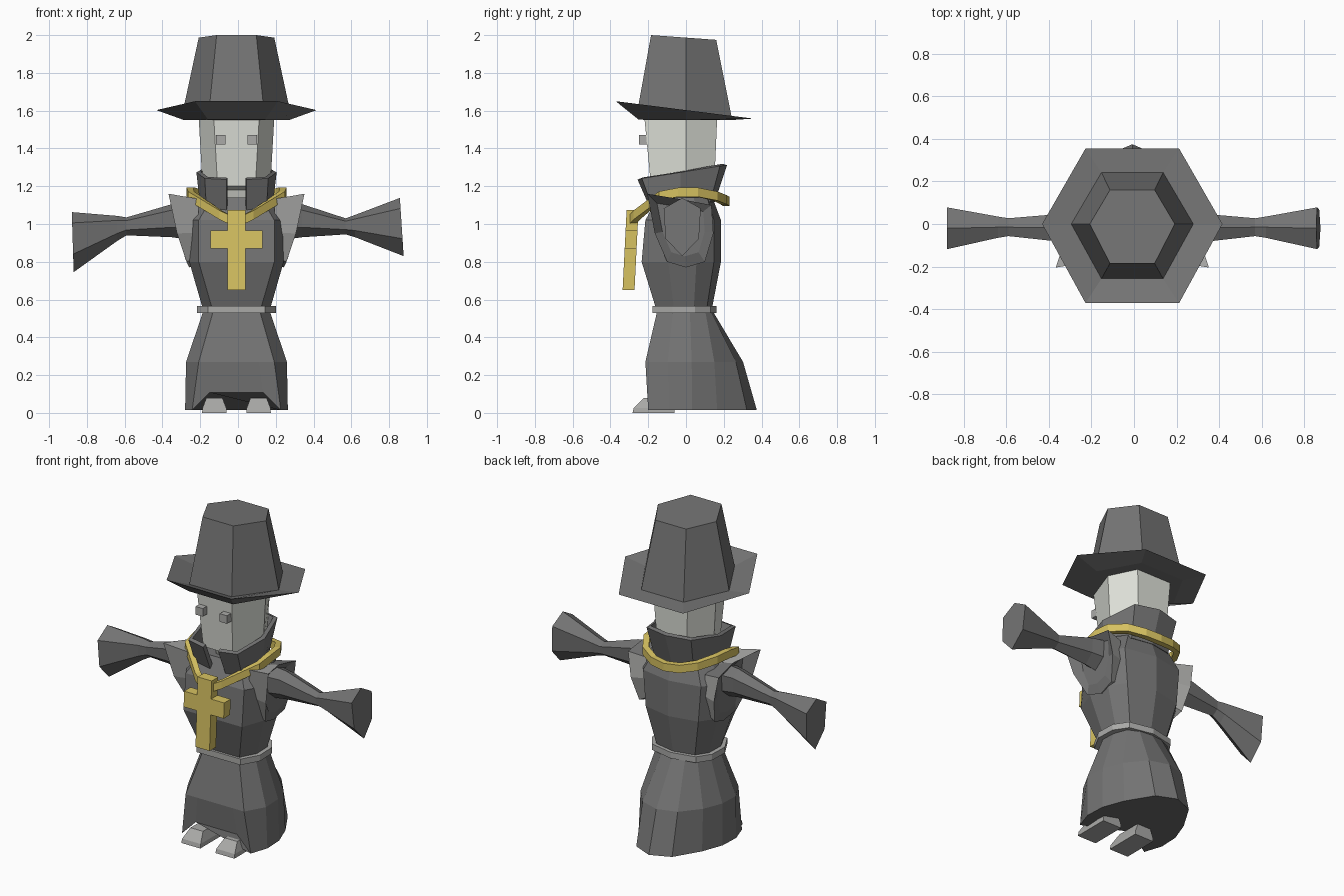
import bpy, bmesh
from mathutils import Vector

cube = bpy.data.objects.get("Cube")
if cube:
    bpy.data.objects.remove(cube, do_unlink=True)

CX = -0.008  # body centre line


def material(name, r, g, b):
    m = bpy.data.materials.new(name)
    m.use_nodes = True
    m.diffuse_color = (r, g, b, 1)
    m.node_tree.nodes["Principled BSDF"].inputs["Base Color"].default_value = (r, g, b, 1)
    return m


COAT = material("coat_grey", 0.173, 0.173, 0.173)
TRIM = material("trim_grey", 0.4, 0.4, 0.39)
SKIN = material("pale_skin", 0.74, 0.76, 0.7)
GOLD = material("gold", 0.68, 0.54, 0.12)


def loft(name, rings, mats, loop=False, caps=True, closed=True, rule=None):
    """Skin a list of equal-length point rings into one mesh."""
    bm = bmesh.new()
    rows = [[bm.verts.new(p) for p in ring] for ring in rings]
    n = len(rows[0])
    pairs = list(zip(rows, rows[1:])) + ([(rows[-1], rows[0])] if loop else [])
    for s, (a, b) in enumerate(pairs):
        for i in range(n if closed else n - 1):
            j = (i + 1) % n
            f = bm.faces.new((a[i], a[j], b[j], b[i]))
            f.material_index = rule(s, i) if rule else 0
    if caps and not loop:
        for row in (rows[0], rows[-1]):
            bm.faces.new(row).material_index = len(mats) - 1
    bmesh.ops.recalc_face_normals(bm, faces=bm.faces)
    me = bpy.data.meshes.new(name)
    bm.to_mesh(me)
    bm.free()
    for m in mats:
        me.materials.append(m)
    ob = bpy.data.objects.new(name, me)
    bpy.context.collection.objects.link(ob)
    return ob


def mirror(half):
    """Half outline, front to back, into a full symmetric ring."""
    left = [(CX + x, y, z) for x, y, z in half]
    right = [(CX - x, y, z) for x, y, z in reversed(half) if x > 0]
    return left + right


def body_ring(z, fw, w, yf, yb):
    return mirror([(fw, yf, z), (w, yf * 0.4, z), (w * 0.98, yb * 0.3, z),
                   (w * 0.72, yb * 0.8, z), (0, yb, z)])


def hex_ring(fw, w, yf, yb, zf, zb):
    return mirror([(fw, yf, zf), (w, 0, zf + (zb - zf) * yf / (yf - yb)), (fw, yb, zb)])


def box(name, x0, x1, y0, y1, z0, z1, mat):
    def rect(z):
        return [(x0, y0, z), (x1, y0, z), (x1, y1, z), (x0, y1, z)]
    return loft(name, [rect(z0), rect(z1)], [mat])


# Hat: underside, tilted brim and tapered crown
loft("hat", [hex_ring(0.15, 0.28, -0.25, 0.235, 1.552, 1.55),
             hex_ring(0.22, 0.424, -0.372, 0.355, 1.65, 1.558),
             hex_ring(0.145, 0.287, -0.257, 0.242, 1.60, 1.565),
             hex_ring(0.105, 0.2, -0.185, 0.16, 2.0, 1.975)], [COAT])

# Head and neck
loft("head", [hex_ring(0.06, 0.1, -0.1, 0.1, 1.1, 1.1),
              hex_ring(0.06, 0.1, -0.13, 0.1, 1.18, 1.18),
              hex_ring(0.1, 0.18, -0.185, 0.15, 1.2, 1.22),
              hex_ring(0.12, 0.2, -0.22, 0.165, 1.56, 1.56)], [SKIN])
for side, label in ((1, "left"), (-1, "right")):
    ex = CX + side * 0.083
    box(label + "_eye", ex - 0.025, ex + 0.025, -0.25, -0.19, 1.42, 1.47, TRIM)

# Collar, open at the front
collar_low = [(0.05, -0.175, 1.08), (0.15, -0.165, 1.08), (0.18, -0.03, 1.1),
              (0.125, 0.12, 1.12), (0, 0.14, 1.12)]
collar_top = [(0.05, -0.245, 1.24), (0.16, -0.225, 1.245), (0.2, -0.03, 1.275),
              (0.145, 0.17, 1.31), (0, 0.205, 1.315)]
collar = loft("collar", [mirror(collar_low), mirror(collar_top)], [COAT],
              caps=False, closed=False)
sol = collar.modifiers.new("thickness", "SOLIDIFY")
sol.thickness = 0.025
sol.offset = 0

# Torso and belt
loft("torso", [body_ring(0.54, 0.125, 0.175, -0.155, 0.135),
               body_ring(0.80, 0.2, 0.25, -0.235, 0.185),
               body_ring(1.02, 0.2, 0.275, -0.215, 0.185),
               body_ring(1.14, 0.13, 0.2, -0.15, 0.14)], [COAT])
loft("belt", [body_ring(z, 0.15, 0.209, -0.178, 0.162) for z in (0.53, 0.567)], [TRIM])


# Skirt with a raised front hem and a trailing back
def skirt_ring(z, fw, w, yf, yc, yb, lift=0):
    return mirror([(fw * 0.6, yf, z + lift), (fw, yf, z), (w, yf * 0.45, z),
                   (w * 0.98, yc * 0.2, z), (w * 0.8, yc, z),
                   (w * 0.45, yc + (yb - yc) * 0.75, z), (0, yb, z)])


loft("skirt", [skirt_ring(0.014, 0.235, 0.272, -0.2, 0.165, 0.375, 0.094),
               skirt_ring(0.27, 0.2, 0.267, -0.215, 0.15, 0.302),
               skirt_ring(0.55, 0.12, 0.172, -0.15, 0.1, 0.135)], [COAT])

# Tilted cross pendant
cross = [(-0.048, 0.65), (0.048, 0.65), (0.048, 0.87), (0.137, 0.87), (0.137, 0.965),
         (0.048, 0.965), (0.048, 1.075), (-0.048, 1.075), (-0.048, 0.965),
         (-0.137, 0.965), (-0.137, 0.87), (-0.048, 0.87)]
loft("cross_pendant", [[(CX + x, y + (z - 0.86) * 0.05, z) for x, z in cross]
                       for y in (-0.325, -0.262)], [GOLD])

# Neck chain: square section swept around the collar
chain_path = mirror([(0.03, -0.285, 1.02), (0.085, -0.26, 1.048), (0.24, -0.135, 1.148),
                     (0.247, -0.04, 1.168), (0.235, 0.06, 1.168), (0.175, 0.155, 1.148),
                     (0.09, 0.2, 1.128), (0, 0.212, 1.12)])
chain = []
for p in chain_path:
    out = Vector((p[0] - CX, p[1], 0)).normalized() * 0.018
    up = Vector((0, 0, 0.024))
    c = Vector(p)
    chain.append([c + out + up, c + out - up, c - out - up, c - out + up])
loft("neck_chain", chain, [GOLD], loop=True)


# Arms: upright hexagonal sections, pointed at top and bottom
def arm_ring(x, y, ry, z0, z1, lean=0):
    def at(t):
        return x + lean * t, z0 + (z1 - z0) * t
    return [(at(t)[0], y + k * ry, at(t)[1])
            for k, t in ((0, 1), (1, 0.82), (0.9, 0.3), (0, 0), (-0.9, 0.3), (-1, 0.82))]


loft("left_arm", [arm_ring(0.2, -0.02, 0.09, 0.91, 1.12),
                  arm_ring(0.34, -0.018, 0.065, 0.93, 1.105),
                  arm_ring(0.57, -0.015, 0.042, 0.945, 1.03),
                  arm_ring(0.62, -0.015, 0.05, 0.93, 1.048),
                  arm_ring(0.877, -0.02, 0.098, 0.83, 1.138, -0.02)], [COAT])
loft("right_arm", [arm_ring(-0.21, -0.02, 0.09, 0.91, 1.12),
                   arm_ring(-0.35, -0.018, 0.065, 0.93, 1.105),
                   arm_ring(-0.59, -0.015, 0.042, 0.94, 1.035),
                   arm_ring(-0.64, -0.015, 0.05, 0.91, 1.043),
                   arm_ring(-0.87, -0.02, 0.098, 0.745, 1.063, -0.01)], [COAT])

# Shoulder flares: pale outside, dark inside, with a raised front point
rim = [(0.36, -0.205, 1.16), (0.315, -0.165, 0.95), (0.265, -0.1, 0.8), (0.25, 0, 0.77),
       (0.258, 0.1, 0.8), (0.285, 0.145, 0.95), (0.31, 0.135, 1.1), (0.3, -0.02, 1.13)]


def shrink(x, f):
    return [(x, -0.02 + (y + 0.02) * f, 0.98 + (z - 0.98) * f) for _, y, z in rim]


for side, label in ((1, "left"), (-1, "right")):
    rings = [[(CX + side * x, y, z) for x, y, z in r]
             for r in (shrink(0.2, 0.85), rim, shrink(0.275, 0.72))]
    loft(label + "_shoulder_flare", rings, [TRIM, COAT],
         rule=lambda s, i: 1 if s == 1 or i == 6 else 0)

# Feet with sloped toes
for side, label in ((1, "left"), (-1, "right")):
    fx = CX + side * 0.117

    def sole(w, y0, z):
        return [(fx - w, y0, z), (fx + w, y0, z), (fx + w, -0.06, z), (fx - w, -0.06, z)]
    loft(label + "_foot", [sole(0.065, -0.283, 0), sole(0.063, -0.277, 0.025),
                           sole(0.043, -0.225, 0.078)], [TRIM])
